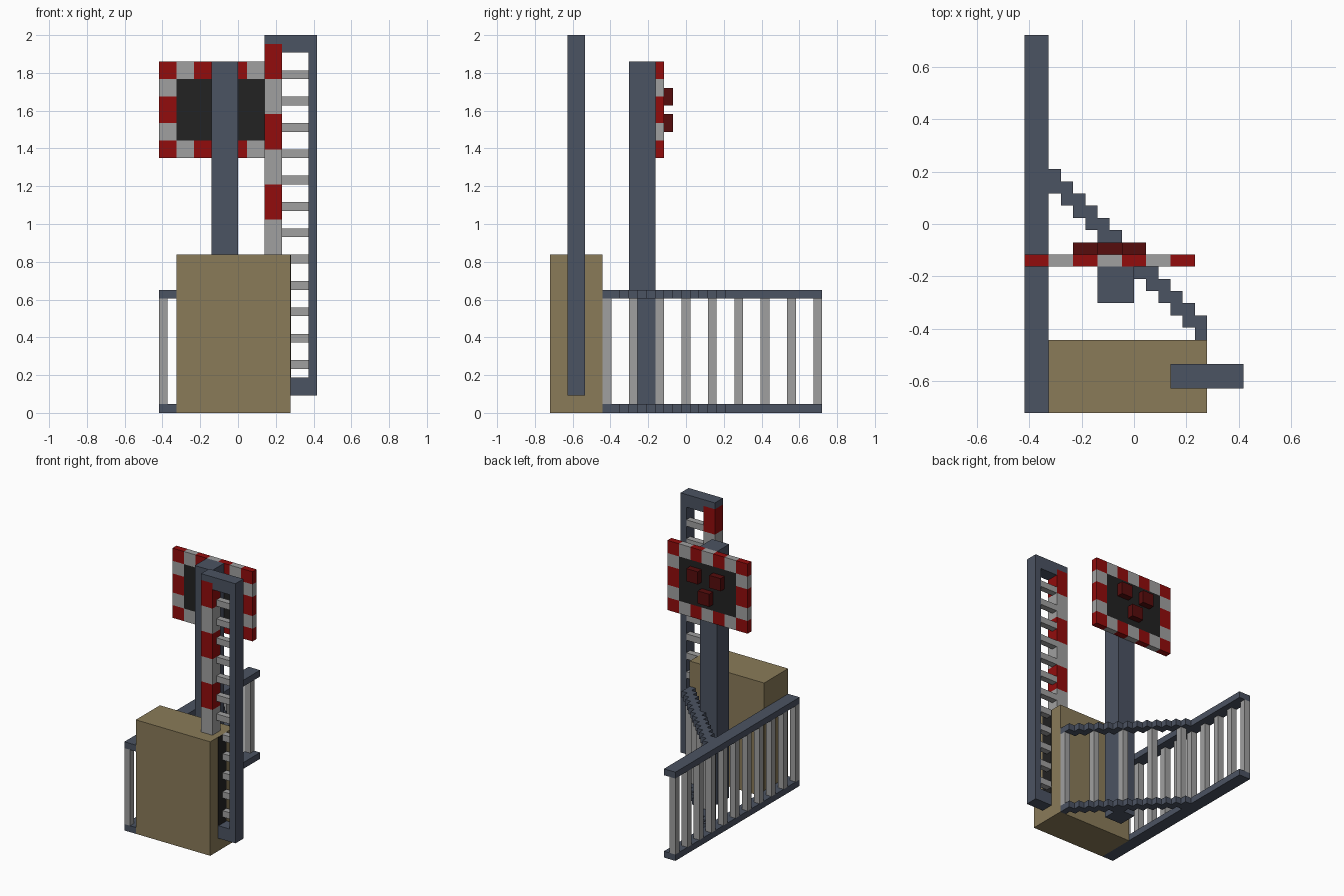
import bpy, bmesh
from mathutils import Vector

if "Cube" in bpy.data.objects:
    bpy.data.objects.remove(bpy.data.objects["Cube"], do_unlink=True)

U = 2 / 43                       # one grid unit
ORIGIN = Vector((9, 15.5, 0))    # grid point that lies at the world origin


def material(name, hex_rgb):
    def linear(c):
        c /= 255
        return c / 12.92 if c <= 0.04045 else ((c + 0.055) / 1.055) ** 2.4
    col = [linear((hex_rgb >> s) & 255) for s in (16, 8, 0)] + [1]
    m = bpy.data.materials.new(name)
    m.use_nodes = True
    m.diffuse_color = col
    bsdf = m.node_tree.nodes["Principled BSDF"]
    bsdf.inputs["Base Color"].default_value = col
    bsdf.inputs["Roughness"].default_value = 0.8
    return m


SLATE = material("slate_metal", 0x4B5362)
GREY = material("light_grey", 0xA0A0A0)
RED = material("warning_red", 0x920C0C)
LAMP = material("dark_red_lamp", 0x560C0C)
BLACK = material("black", 0x222222)
TAN = material("tan", 0x8A7B59)


def finish(bm, name, mats):
    bmesh.ops.recalc_face_normals(bm, faces=bm.faces)
    for v in bm.verts:
        v.co = (v.co - ORIGIN) * U
    me = bpy.data.meshes.new(name)
    bm.to_mesh(me)
    bm.free()
    for m in mats:
        me.materials.append(m)
    ob = bpy.data.objects.new(name, me)
    bpy.context.collection.objects.link(ob)
    return ob


def add_box(bm, x, y, z):
    """Box from (min, max) pairs in grid units."""
    verts = bmesh.ops.create_cube(bm, size=1)["verts"]
    for v in verts:
        v.co = Vector([r[0] if c < 0 else r[1] for c, r in zip(v.co, (x, y, z))])


def boxes(name, mat, *specs):
    bm = bmesh.new()
    for s in specs:
        add_box(bm, *s)
    return finish(bm, name, [mat])


def cut_box(name, spec, mats, x_cuts, z_cuts, rule):
    """Box sliced along x and z, with faces coloured by a rule on their centre."""
    bm = bmesh.new()
    add_box(bm, *spec)
    for axis, cuts in ((0, x_cuts), (2, z_cuts)):
        normal = [0, 0, 0]
        normal[axis] = 1
        for c in cuts:
            point = [v * c for v in normal]
            bmesh.ops.bisect_plane(bm, geom=bm.verts[:] + bm.edges[:] + bm.faces[:],
                                   plane_co=point, plane_no=normal)
    for f in bm.faces:
        f.material_index = rule(f.calc_center_median())
    return finish(bm, name, mats)


# Cabinet, with a dark slot on its side behind the ladder
boxes("cabinet", TAN, ((2, 15), (0, 6), (0, 18)))
boxes("cabinet_slot", BLACK, ((14.9, 15.06), (2, 4), (4, 17.98)))

# Barrier frame: outer beam, top and bottom ends
boxes("barrier_outer_beam", SLATE, ((17, 18), (2, 4), (2, 43)))
boxes("barrier_top", SLATE, ((14, 17), (2, 4), (41, 43)), ((12, 14), (2, 4), (42, 43)))
boxes("barrier_bottom", SLATE, ((14, 17), (2, 4), (2, 4)))

# Striped inner arm of the barrier
stripe_cuts = range(6, 42, 4)
cut_box("barrier_striped_arm", ((12, 14), (2, 4), (2, 42)), [RED, GREY], [], stripe_cuts,
        lambda c: int((42 - c.z) // 4) % 2)

# Rungs sit flush with the back of the frame
boxes("barrier_rungs", GREY,
      *[((15 if z < 18 else 14, 17), (3, 4), (z, z + 1)) for z in range(5, 39, 3)])

# Signal post and bordered sign
boxes("signal_post", SLATE, ((6, 9), (9, 12), (0, 40)))
X_CUTS, Z_CUTS = (2, 4, 6, 8, 10, 12), (31, 33, 36, 38)


def sign_colour(c):
    if 2 < c.x < 12 and 31 < c.z < 38:
        return 2
    return (sum(c.x > k for k in X_CUTS) + sum(c.z > k for k in Z_CUTS)) % 2


cut_box("signal_sign", ((0, 14), (12, 13), (29, 40)), [RED, GREY, BLACK],
        X_CUTS, Z_CUTS, sign_colour)

# Three lamps on the back of the sign
boxes("signal_lamps", LAMP,
      *[((x, x + 2), (13, 14), (z, z + 2)) for x, z in ((4, 35), (8, 35), (6, 32))])

# Straight fence along the side
for label, z in (("bottom", 0), ("top", 13)):
    boxes("straight_fence_" + label + "_rail", SLATE, ((0, 2), (0, 31), (z, z + 1)))
boxes("straight_fence_bars", GREY,
      *[((0, 1), (y, y + 1), (1, 13)) for y in range(0, 31, 3)])

# Stepped diagonal fence: one staircase outline extruded for each rail
upper, lower = [], []
for i in range(2, 15):
    upper += [(i, 22 - i), (i + 1, 22 - i)]
    lower += [(i, 20 - i), (i + 1, 20 - i)]
for label, z in (("bottom", 0), ("top", 13)):
    bm = bmesh.new()
    face = bm.faces.new([bm.verts.new((x, y, z)) for x, y in upper + lower[::-1]])
    new = bmesh.ops.extrude_face_region(bm, geom=[face])["geom"]
    bmesh.ops.translate(bm, vec=(0, 0, 1),
                        verts=[g for g in new if isinstance(g, bmesh.types.BMVert)])
    finish(bm, "diagonal_fence_" + label + "_rail", [SLATE])
boxes("diagonal_fence_bars", GREY,
      *[((x, x + 1), (20 - x, 21 - x), (1, 13)) for x in range(2, 15, 3)])
